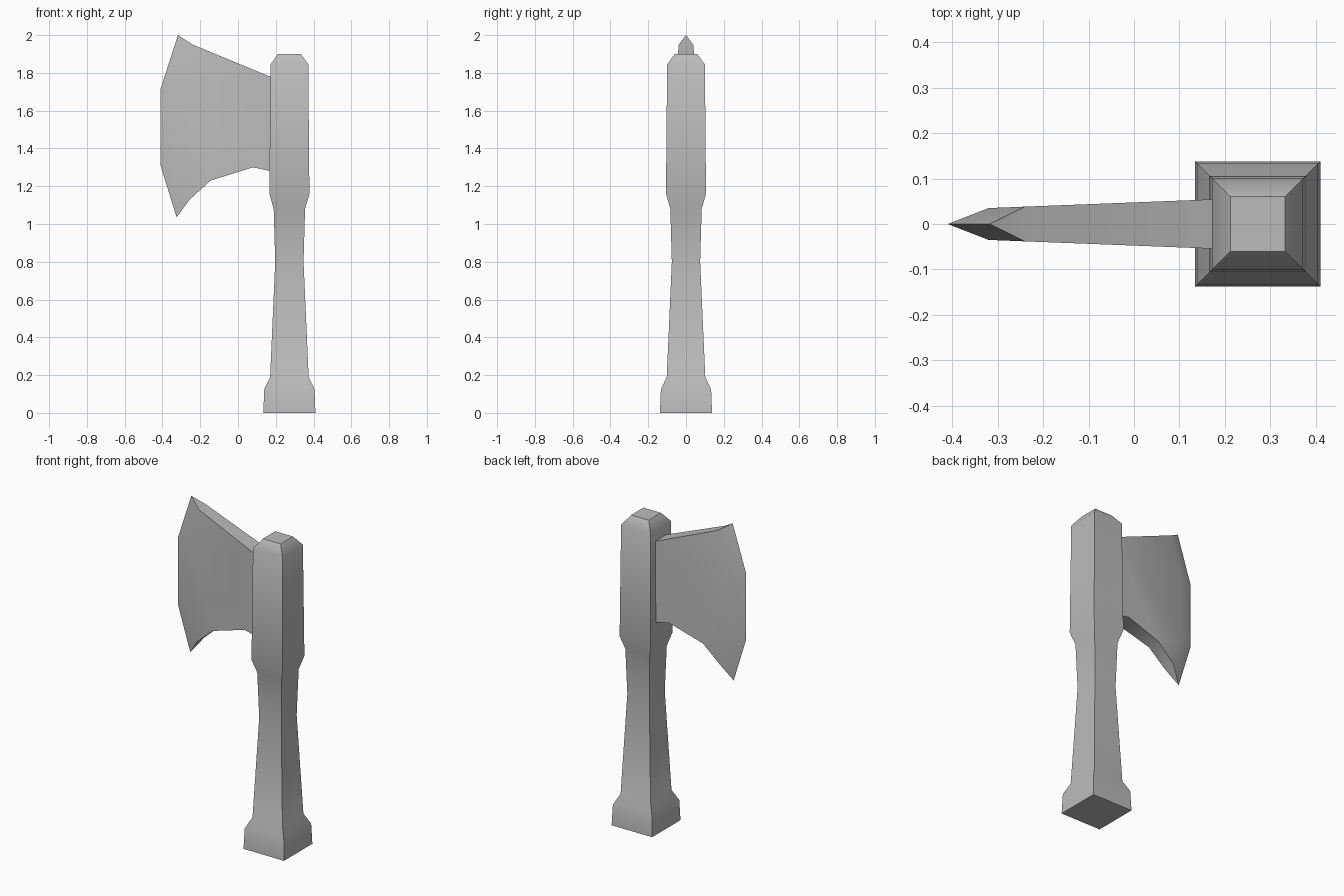
import bpy, bmesh, math

cube = bpy.data.objects.get("Cube")
if cube:
    bpy.data.objects.remove(cube, do_unlink=True)

# One plain grey for the whole axe
grey = bpy.data.materials.new("plain grey")
grey.use_nodes = True
colour = (0.5, 0.5, 0.5, 1)
grey.diffuse_color = colour
grey.node_tree.nodes["Principled BSDF"].inputs["Base Color"].default_value = colour


def finish(bm, name):
    bmesh.ops.recalc_face_normals(bm, faces=bm.faces)
    mesh = bpy.data.meshes.new(name)
    bm.to_mesh(mesh)
    bm.free()
    mesh.materials.append(grey)
    obj = bpy.data.objects.new(name, mesh)
    bpy.context.collection.objects.link(obj)
    bpy.ops.object.select_all(action="DESELECT")
    obj.select_set(True)
    bpy.context.view_layer.objects.active = obj
    bpy.ops.object.shade_smooth_by_angle(angle=math.radians(44))
    return obj


# Square handle: stacked rings of (height, half width)
HANDLE_X = 0.272
profile = [(0, .138), (.125, .133), (.19, .102), (.80, .075),
           (1.08, .083), (1.16, .106), (1.845, .1), (1.9, .06)]
bm = bmesh.new()
rings = [[bm.verts.new((HANDLE_X + sx * r, sy * r, z))
          for sx, sy in ((-1, -1), (1, -1), (1, 1), (-1, 1))] for z, r in profile]
for low, high in zip(rings, rings[1:]):
    for i in range(4):
        j = (i + 1) % 4
        bm.faces.new((low[i], low[j], high[j], high[i]))
bm.faces.new(rings[0])
bm.faces.new(rings[-1])
finish(bm, "handle")

# Blade: two flat cheeks that thin towards the front, then bevel to an edge.
# The first four outline points are the inner line of the bevel.
outline = [(-.24, 1.95), (-.32, 1.715), (-.32, 1.31), (-.255, 1.13),
           (-.145, 1.23), (.08, 1.3), (.175, 1.28), (.175, 1.778)]
cutting = [(-.318, 2), (-.41, 1.715), (-.41, 1.31), (-.325, 1.035)]
bm = bmesh.new()
edge = [bm.verts.new((x, 0, z)) for x, z in cutting]
cheeks = []
for side in (-1, 1):
    cheek = [bm.verts.new((x, side * (.0475 + .039 * x), z)) for x, z in outline]
    bm.faces.new(cheek)
    for i in range(3):
        bm.faces.new((cheek[i], cheek[i + 1], edge[i + 1], edge[i]))
    cheeks.append(cheek)

# Rim joining the cheeks, with a triangle at each pointed tip
front, back = cheeks
for i in range(3, len(outline)):
    j = (i + 1) % len(outline)
    bm.faces.new((front[i], front[j], back[j], back[i]))
for i in (0, 3):
    bm.faces.new((front[i], back[i], edge[i]))
finish(bm, "blade")
